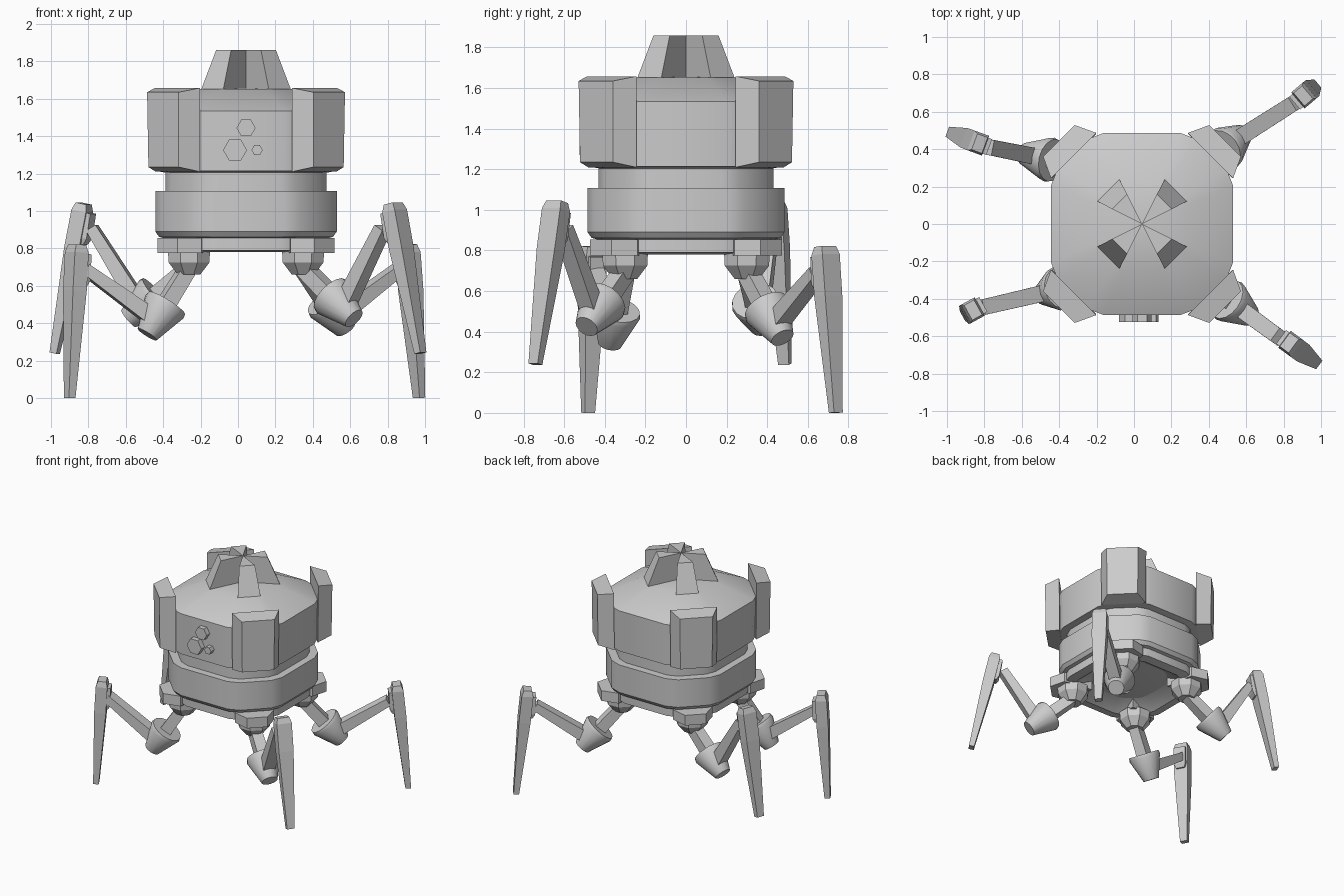
import bpy, bmesh
from math import cos, sin, pi, radians
from mathutils import Vector

if "Cube" in bpy.data.objects:
    bpy.data.objects.remove(bpy.data.objects["Cube"])

CX = 0.043  # the hull sits slightly off the leg span's centre


def loft(name, rings, smooth=False):
    """Closed solid skinned through rings of equal point count."""
    bm = bmesh.new()
    vs = [[bm.verts.new(p) for p in r] for r in rings]
    n = len(rings[0])
    for a, b in zip(vs, vs[1:]):
        for i in range(n):
            j = (i + 1) % n
            bm.faces.new((a[i], a[j], b[j], b[i]))
    bm.faces.new(vs[0])
    bm.faces.new(vs[-1])
    bmesh.ops.recalc_face_normals(bm, faces=bm.faces)
    me = bpy.data.meshes.new(name)
    bm.to_mesh(me)
    bm.free()
    ob = bpy.data.objects.new(name, me)
    bpy.context.collection.objects.link(ob)
    if smooth:
        bpy.ops.object.select_all(action='DESELECT')
        ob.select_set(True)
        bpy.context.view_layer.objects.active = ob
        bpy.ops.object.shade_smooth_by_angle(angle=radians(35))
    return ob


def soft_oct(r, z):
    """Square outline with softened chamfered corners, half width r."""
    quarter = [(1, -.42), (1, .42), (.93, .6), (.6, .93)]
    quarter = [(1, .42), (.93, .6), (.6, .93), (.42, 1)]
    pts = []
    for k in range(4):
        for x, y in quarter:
            for _ in range(k):
                x, y = -y, x
            pts.append((CX + x * r, y * r, z))
    return pts


def stack(name, prof):
    return loft(name, [soft_oct(r, z) for r, z in prof], True)


def frame(d):
    """Side and up axes perpendicular to direction d."""
    side = d.cross(Vector((0, 0, 1))).normalized()
    return side, side.cross(d).normalized()


def beam(name, a, b, secs, sides=4, smooth=False):
    """Tapered bar a->b; secs = (t, half width across, half depth, depth shift)."""
    a, b = Vector(a), Vector(b)
    s, u = frame((b - a).normalized())
    rings = []
    for t, w, h, sh in secs:
        c = a.lerp(b, t) + u * sh
        if sides == 4:
            rings.append([c + s * w * i + u * h * j for i, j in ((1, 1), (-1, 1), (-1, -1), (1, -1))])
        else:
            rings.append([c + s * w * cos(2 * pi * k / sides) + u * h * sin(2 * pi * k / sides)
                          for k in range(sides)])
    return loft(name, rings, smooth)


# Hull, roof, neck, lower ring, base
stack("upper_hull", [(.43, 1.205), (.482, 1.214), (.487, 1.535), (.245, 1.652), (.02, 1.655)])
stack("neck", [(.43, 1.08), (.43, 1.22)])
stack("lower_ring", [(.42, .85), (.465, .862), (.485, .89), (.485, 1.107), (.42, 1.108)])
stack("base_plate", [(.42, .87), (.44, .855), (.44, .79), (.37, .78), (.26, .85)])

# Parts repeated at the four corners
for sx, sy, tag in ((1, 1, "back_right"), (1, -1, "front_right"),
                    (-1, 1, "back_left"), (-1, -1, "front_left")):
    def P(x, y, z):
        return (CX + sx * x, sy * y, z)

    # Corner armour panel, sloping top and bottom
    rings = []
    for o, zo, zi, s in ((.522, 1.235, 1.21, .99), (.529, 1.635, 1.658, 1)):
        rings.append([P(.487 * s, .245, zi), P(o, .36, zo), P(.36, o, zo), P(.245, .487 * s, zi)])
    loft("corner_panel_" + tag, rings)

    # Roof fin wedge
    loft("roof_fin_" + tag,
         [[P(0, 0, 1.6), P(.255, .13, 1.61), P(.13, .255, 1.61)],
          [P(0, 0, 1.86), P(.16, .08, 1.86), P(.08, .16, 1.86)]])

    # Leg mount block and faceted hip bowl
    loft("leg_mount_" + tag,
         [[P(.44, .238, z), P(.473, .366, z), P(.366, .473, z), P(.238, .44, z), P(.2, .2, z)]
          for z in (.775, .855)])
    loft("hip_" + tag,
         [[P(.305 + r * cos(pi / 8 + k * pi / 4), .3 + r * sin(pi / 8 + k * pi / 4), z) for k in range(8)]
          for r, z in ((.122, .79), (.118, .725), (.065, .66))])

# Hexagonal bosses on the front wall
for i, (x, z, r) in enumerate(((.043, 1.444, .051), (-.016, 1.326, .064), (.102, 1.326, .03))):
    loft("front_boss_%d" % i,
         [[(x + r * cos(k * pi / 3), y, z + r * sin(k * pi / 3)) for k in range(6)] for y in (-.47, -.525)])

# Legs: hip, knee-cup end, elbow, shin top, foot
legs = {
    "back_right": ((.347, .3, .7), (.575, .475, .37), (.86, .65, .69), (.905, .685, .82), (.968, .738, 0)),
    "front_left": ((-.262, -.3, .7), (-.485, -.375, .34), (-.82, -.448, .69), (-.86, -.46, .82), (-.9, -.482, 0)),
    "front_right": ((.347, -.3, .7), (.62, -.49, .425), (.775, -.605, .91), (.83, -.635, 1.04), (.975, -.742, .24)),
    "back_left": ((-.262, .3, .7), (-.585, .375, .425), (-.78, .412, .91), (-.825, .43, 1.04), (-.98, .487, .24)),
}
for tag, (hip, knee, elbow, top, foot) in legs.items():
    h, k, e = Vector(hip), Vector(knee), Vector(elbow)
    d = (k - h).normalized()
    # Upper strut
    beam("upper_strut_" + tag, h, k - d * .08, [(0, .04, .04, 0), (1, .045, .045, 0)])
    # Tapered knee cup
    beam("knee_cup_" + tag, k - d * .2, k,
         [(0, .115, .115, 0), (.12, .12, .12, 0), (1, .06, .06, 0)], 16, True)
    # Forearm from cup to elbow
    beam("forearm_" + tag, k - d * .09, e, [(0, .045, .045, 0), (1, .042, .03, 0)])
    # Elbow clamp and blade shin
    t, f = Vector(top), Vector(foot)
    axis = (f - t).normalized()
    out = Vector((f.x - t.x, f.y - t.y, 0)).normalized()
    c = t + axis * .13 - out * .035
    beam("elbow_clamp_" + tag, c - axis * .08, c + axis * .09,
         [(0, .045, .03, 0), (.8, .045, .035, 0), (1, .035, .02, 0)])
    beam("shin_" + tag, t, f,
         [(0, .045, .03, 0), (.05, .056, .042, 0), (.3, .055, .042, 0), (1, .028, .02, 0)])
    bpy.context.view_layer.update()

# Ground the feet
for ob in bpy.data.objects:
    for v in ob.data.vertices:
        v.co.z = max(v.co.z, 0)
